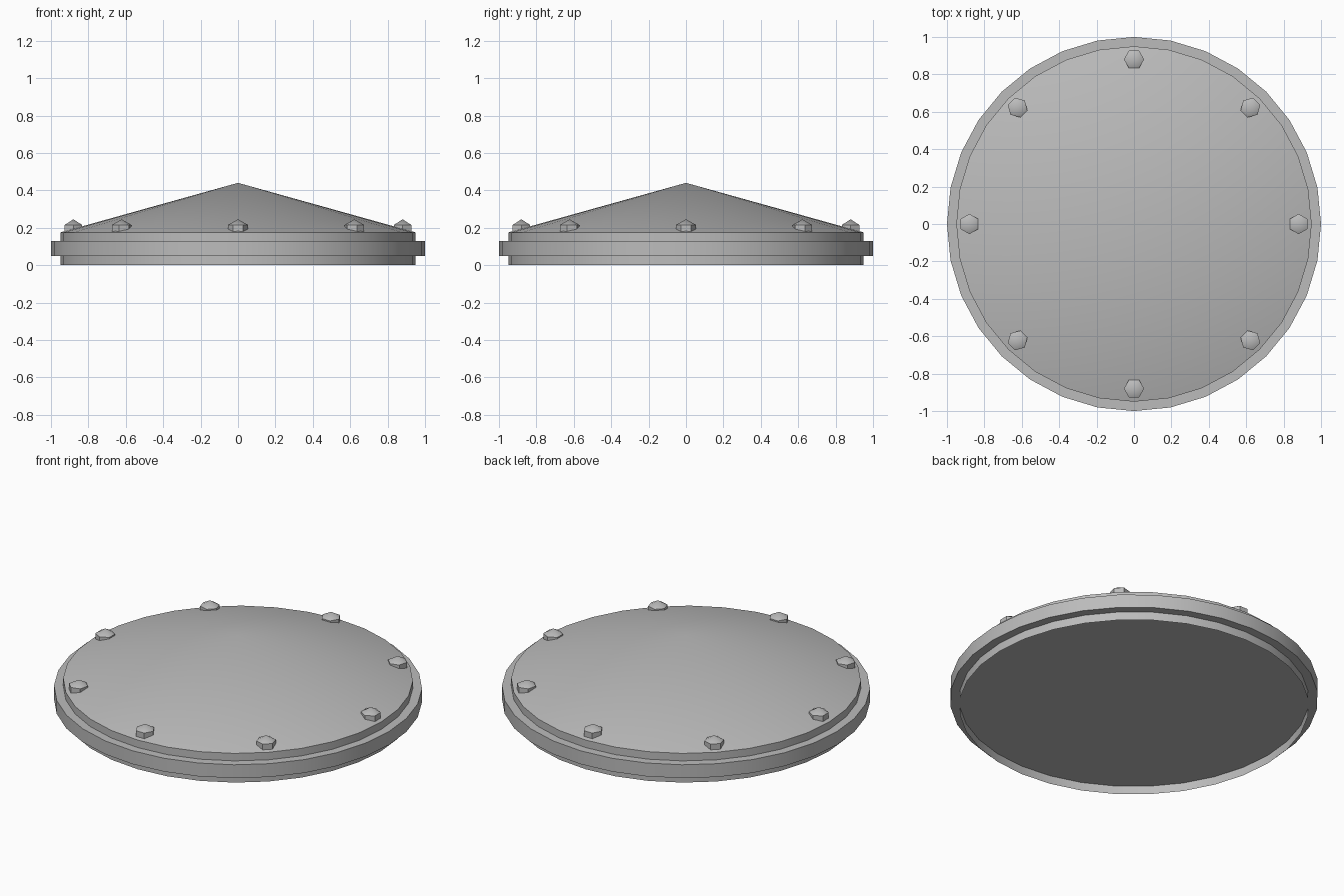
import bpy
import math

SIDES = 32
BOLT_COUNT = 8
BOLT_CIRCLE = 0.88

cube = bpy.data.objects.get("Cube")
if cube:
    bpy.data.objects.remove(cube, do_unlink=True)

grey = bpy.data.materials.new("grey_metal")
grey.use_nodes = True
grey.diffuse_color = (0.5, 0.5, 0.5, 1)
grey.node_tree.nodes["Principled BSDF"].inputs["Base Color"].default_value = grey.diffuse_color


def turned(name, profile, sides, location=(0, 0, 0), spin=0.0):
    """Turn a (radius, height) profile about z; zero radius makes a tip."""
    verts, rings, faces = [], [], []
    for r, z in profile:
        count = sides if r else 1
        rings.append([len(verts) + i for i in range(count)])
        for i in range(count):
            a = math.tau * i / sides
            verts.append((r * math.cos(a), r * math.sin(a), z))
    for low, high in zip(rings, rings[1:]):
        for i in range(sides):
            j = (i + 1) % sides
            if len(high) == 1:
                faces.append((low[i], low[j], high[0]))
            else:
                faces.append((low[i], low[j], high[j], high[i]))
    return finish(name, verts, faces, location, spin)


def finish(name, verts, faces, location, spin):
    mesh = bpy.data.meshes.new(name)
    mesh.from_pydata(verts, [], faces)
    mesh.materials.append(grey)
    obj = bpy.data.objects.new(name, mesh)
    bpy.context.collection.objects.link(obj)
    obj.location = location
    obj.rotation_euler.z = spin
    smooth(obj)
    return obj


def smooth(obj):
    bpy.ops.object.select_all(action="DESELECT")
    obj.select_set(True)
    bpy.context.view_layer.objects.active = obj
    bpy.ops.object.shade_smooth_by_angle(angle=math.radians(40))


# Open skirt rising into the shallow conical lid
turned("conical_lid", [(0.95, 0), (0.95, 0.175), (0, 0.44)], SIDES)

# Solid flange disc, which also closes the underside
bpy.ops.mesh.primitive_cylinder_add(vertices=SIDES, radius=1, depth=0.08,
                                    location=(0, 0, 0.09))
flange = bpy.context.object
flange.name = "flange"
flange.data.materials.append(grey)
smooth(flange)

# Ring of hexagonal bolts with pointed caps, corners across the radius
for n in range(BOLT_COUNT):
    angle = math.tau * n / BOLT_COUNT
    turned(f"bolt_{n + 1}", [(0.054, 0.16), (0.054, 0.215), (0, 0.245)], 6,
           (BOLT_CIRCLE * math.cos(angle), BOLT_CIRCLE * math.sin(angle), 0),
           angle + math.pi / 2)
